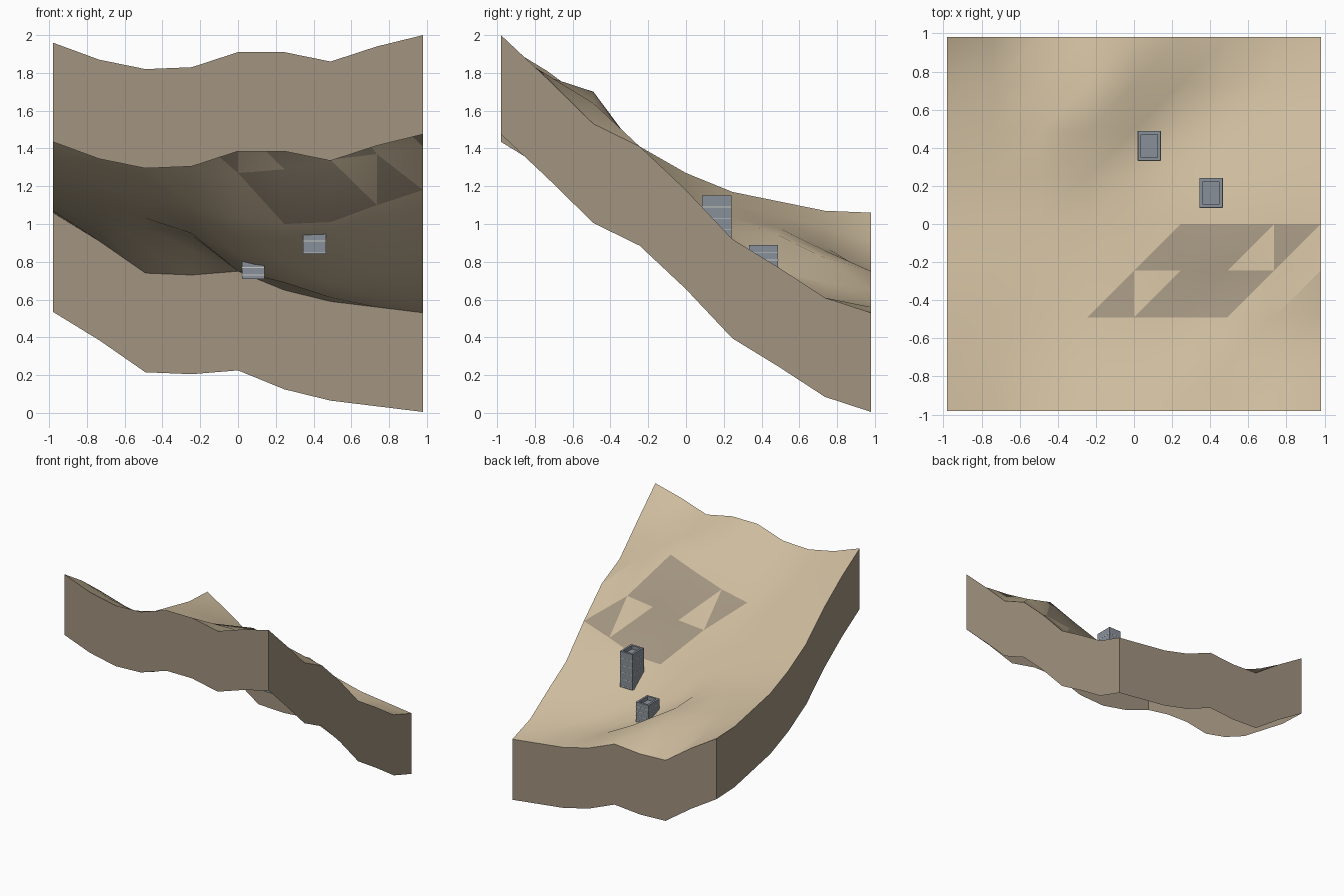
import bpy
import bmesh
from math import radians
from mathutils import Matrix, Vector

cube = bpy.data.objects.get("Cube")
if cube:
    bpy.data.objects.remove(cube, do_unlink=True)


def make_material(name, colour):
    mat = bpy.data.materials.new(name)
    mat.use_nodes = True
    mat.diffuse_color = (*colour, 1)
    bsdf = next(n for n in mat.node_tree.nodes if n.type == 'BSDF_PRINCIPLED')
    bsdf.inputs["Base Color"].default_value = (*colour, 1)
    bsdf.inputs["Roughness"].default_value = 0.9
    return mat


SAND = make_material("sand", (0.61, 0.50, 0.34))
ROCK = make_material("brown rock", (0.36, 0.295, 0.215))
CONCRETE = make_material("blue grey concrete", (0.25, 0.28, 0.32))
PALE = make_material("pale floor band", (0.6, 0.6, 0.55))


def add_object(name, bm, materials):
    mesh = bpy.data.meshes.new(name)
    bm.to_mesh(mesh)
    bm.free()
    obj = bpy.data.objects.new(name, mesh)
    bpy.context.collection.objects.link(obj)
    for mat in materials:
        mesh.materials.append(mat)
    return obj


# Hillside heights in hundredths, front row first, each row running along x
HEIGHTS = [
    "196 187 182 183 191 191 186 194 200",
    "181 173 168 169 174 177 178 179 177",
    "163 156 151 148 153 161 170 164 153",
    "141 136 131 128 127 129 134 137 141",
    "127 121 115 109 103 100 101 110 118",
    "117 110 103 95 84 81 83 88 92",
    "112 105 98 94 75 69 69 73 77",
    "107 98 88 86 82 69 61 61 61",
    "106 91 74 73 75 65 59 56 53",
]
HALF = 0.98
CELLS = len(HEIGHTS) - 1
STEP = 2 * HALF / CELLS
SKIRT = 0.525

# Bare rock triangles by row: columns with a lower half, columns with an upper half
BARE_LOWER = {2: (3, 4, 5), 3: (4, 5)}
BARE_UPPER = {2: (5, 6), 3: (5, 6, 7)}


def build_hillside():
    bm = bmesh.new()
    grid = [[bm.verts.new((i * STEP - HALF, j * STEP - HALF, int(h) / 100))
             for i, h in enumerate(row.split())]
            for j, row in enumerate(HEIGHTS)]
    for j in range(CELLS):
        for i in range(CELLS):
            a, b = grid[j][i], grid[j][i + 1]
            c, d = grid[j + 1][i + 1], grid[j + 1][i]
            lower = bm.faces.new((a, b, c))
            upper = bm.faces.new((a, c, d))
            lower.material_index = int(i in BARE_LOWER.get(j, ()))
            upper.material_index = int(i in BARE_UPPER.get(j, ()))
            lower.smooth = upper.smooth = True

    # Open rock skirt hanging from the rim
    rim = [e for e in bm.edges if e.is_boundary]
    skirt = bmesh.ops.extrude_edge_only(bm, edges=rim)["geom"]
    for item in skirt:
        if isinstance(item, bmesh.types.BMVert):
            item.co.z -= SKIRT
        elif isinstance(item, bmesh.types.BMFace):
            item.material_index = 1
            item.smooth = False
    bm.normal_update()
    for face in bm.faces:
        outward = face.calc_center_median() * Vector((1, 1, 0))
        if face.material_index and abs(face.normal.z) < 0.01 and face.normal.dot(outward) < 0:
            face.normal_flip()
    return add_object("hillside", bm, [SAND, ROCK])


hillside = build_hillside()
bpy.ops.object.select_all(action='DESELECT')
hillside.select_set(True)
bpy.context.view_layer.objects.active = hillside
bpy.ops.object.shade_smooth_by_angle(angle=radians(35))


def add_box(bm, centre, size):
    matrix = Matrix.Translation(centre) @ Matrix.Diagonal((*size, 1))
    return bmesh.ops.create_cube(bm, size=1, matrix=matrix)["verts"]


def build_tower(name, x, y, bottom, top, floor):
    width, depth = 0.12, 0.155
    bm = bmesh.new()
    add_box(bm, (x, y, (bottom + top) / 2), (width, depth, top - bottom))
    # Recessed roof behind a parapet
    bm.normal_update()
    roof = [f for f in bm.faces if f.normal.z > 0.9]
    bmesh.ops.inset_region(bm, faces=roof, thickness=0.025)
    pit = bmesh.ops.extrude_face_region(bm, geom=roof)["geom"]
    bmesh.ops.delete(bm, geom=roof, context='FACES')
    for item in pit:
        if isinstance(item, bmesh.types.BMVert):
            item.co.z -= 0.03
    bmesh.ops.recalc_face_normals(bm, faces=bm.faces)
    # Thin floor bands wrapped round the walls
    shaft_faces = set(bm.faces)
    z = top - floor
    while z > bottom:
        for side in (-1, 1):
            add_box(bm, (x + side * width / 2, y, z), (0.002, depth, 0.004))
            add_box(bm, (x, y + side * depth / 2, z), (width, 0.002, 0.004))
        z -= floor
    for face in bm.faces:
        face.material_index = int(face not in shaft_faces)
    return add_object(name, bm, [CONCRETE, PALE])


build_tower("tall_tower", 0.405, 0.163, 0.84, 1.15, 0.06)
build_tower("short_tower", 0.08, 0.41, 0.71, 0.89, 0.04)
